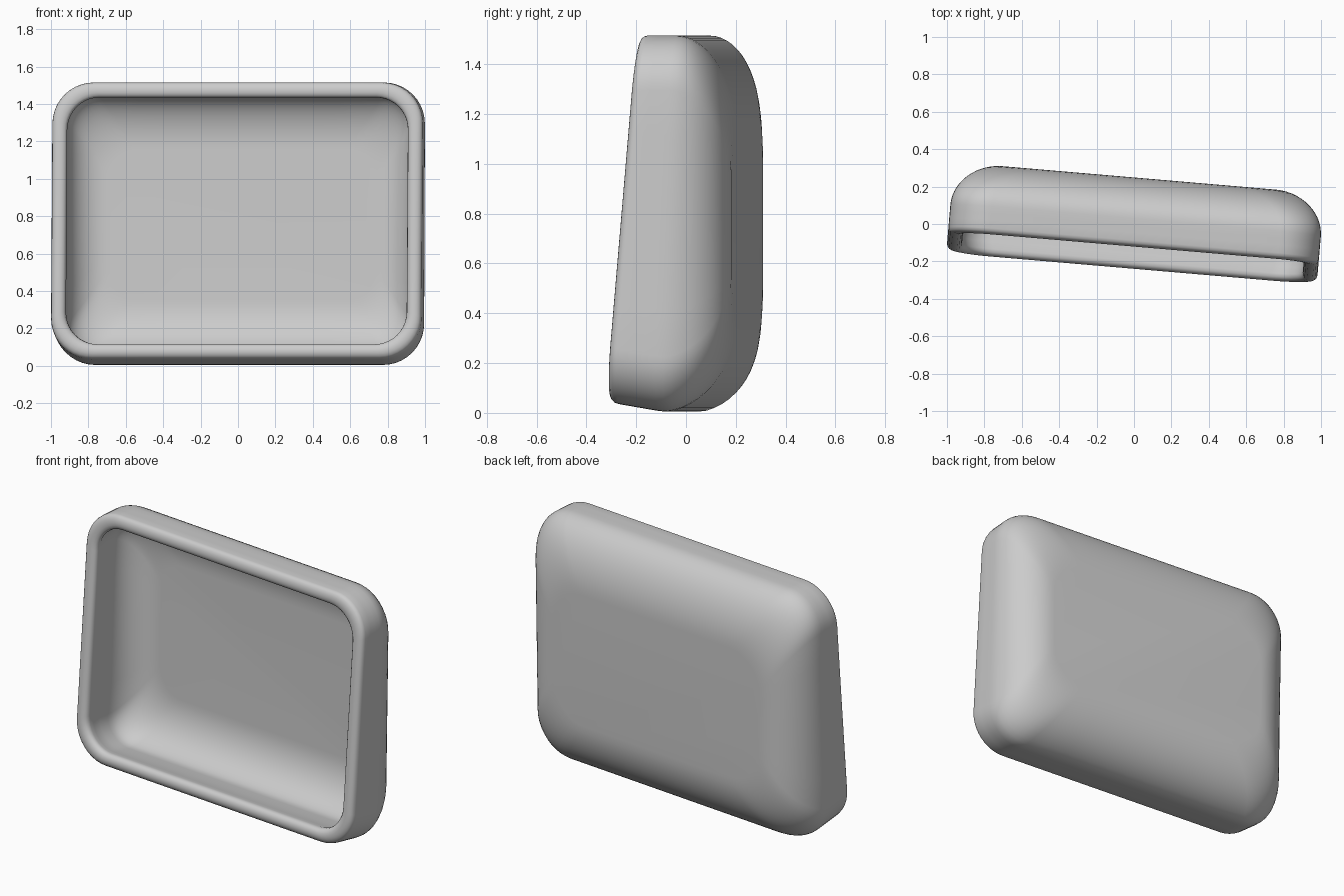
import bpy, bmesh
from math import sin, cos, pi, radians
from mathutils import Matrix

if "Cube" in bpy.data.objects:
    bpy.data.objects.remove(bpy.data.objects["Cube"])

HALF_W, TOP, BACK = 0.994, 1.515, 0.26
ARC = 10   # segments per rounded corner
SIDE = 6   # segments per straight side


def front_plane(z):
    """Tilted opening: the lower rim stands further forward."""
    return -0.225 + 0.085 * (z - 0.1)


def ring(inset_x, inset_z, t, r):
    """Rounded rectangle at depth t (0 = opening, 1 = back)."""
    lift = 0.042 * max(0.0, 1 - t / 0.5)
    x1, z0, z1 = HALF_W - inset_x, lift + inset_z, TOP - inset_z
    centres = [(x1 - r, z1 - r), (r - x1, z1 - r), (r - x1, z0 + r), (x1 - r, z0 + r)]
    outline = []
    for k, (cx, cz) in enumerate(centres):
        for i in range(ARC + 1):
            a = pi / 2 * (k + i / ARC)
            outline.append((cx + r * cos(a), cz + r * sin(a)))
    pts = []
    for i, (x, z) in enumerate(outline):
        pts.append((x, z))
        if i % (ARC + 1) == ARC:
            nx, nz = outline[(i + 1) % len(outline)]
            pts += [(x + (nx - x) * j / SIDE, z + (nz - z) * j / SIDE) for j in range(1, SIDE)]
    return [(x, front_plane(z) * (1 - t) + BACK * t, z) for x, z in pts]


def fillet(base, rx, rz, t0, t1, r):
    """Elliptical bend from the wall into the back panel."""
    steps = 14
    return [ring(base + rx * (1 - cos(a)), base + rz * (1 - cos(a)), t0 + (t1 - t0) * sin(a), r)
            for a in (pi / 2 * i / steps for i in range(steps + 1))]


# Inner floor and wall, rounded rim, outer wall and back
rings = fillet(0.075, 0.2, 0.28, 0.42, 0.86, 0.16)[::-1]
rings += [ring(0.075, 0.075, t, 0.16) for t in (0.28, 0.16)]
for i in range(9):
    a = pi * i / 8
    inset = 0.04 + 0.04 * cos(a)
    rings.append(ring(inset, inset, 0.08 * (1 - sin(a) ** 0.8) if 0 < i < 8 else 0.08, 0.22 - 0.6 * inset))
rings += [ring(0, 0, t, 0.22) for t in (0.2, 0.3)]
rings += fillet(0, 0.26, 0.36, 0.4, 1.0, 0.22)

bm = bmesh.new()
loops = [[bm.verts.new(p) for p in pts] for pts in rings]
n = len(loops[0])
for a, b in zip(loops, loops[1:]):
    for i in range(n):
        j = (i + 1) % n
        bm.faces.new((a[i], a[j], b[j], b[i]))
bm.faces.new(loops[0])
bm.faces.new(loops[-1])
bmesh.ops.recalc_face_normals(bm, faces=bm.faces)

# Turn the shell slightly and centre it
bm.transform(Matrix.Rotation(radians(-4.9), 4, "Z"))
for axis in (0, 1):
    vals = [v.co[axis] for v in bm.verts]
    mid = (min(vals) + max(vals)) / 2
    for v in bm.verts:
        v.co[axis] -= mid

mesh = bpy.data.meshes.new("shell")
bm.to_mesh(mesh)
bm.free()
shell = bpy.data.objects.new("shell", mesh)
bpy.context.collection.objects.link(shell)

# Plain light grey
grey = bpy.data.materials.new("light_grey")
grey.use_nodes = True
colour = (0.6, 0.6, 0.6, 1)
grey.diffuse_color = colour
grey.node_tree.nodes["Principled BSDF"].inputs["Base Color"].default_value = colour
mesh.materials.append(grey)

bpy.ops.object.select_all(action="DESELECT")
shell.select_set(True)
bpy.context.view_layer.objects.active = shell
bpy.ops.object.shade_smooth_by_angle(angle=radians(40))
